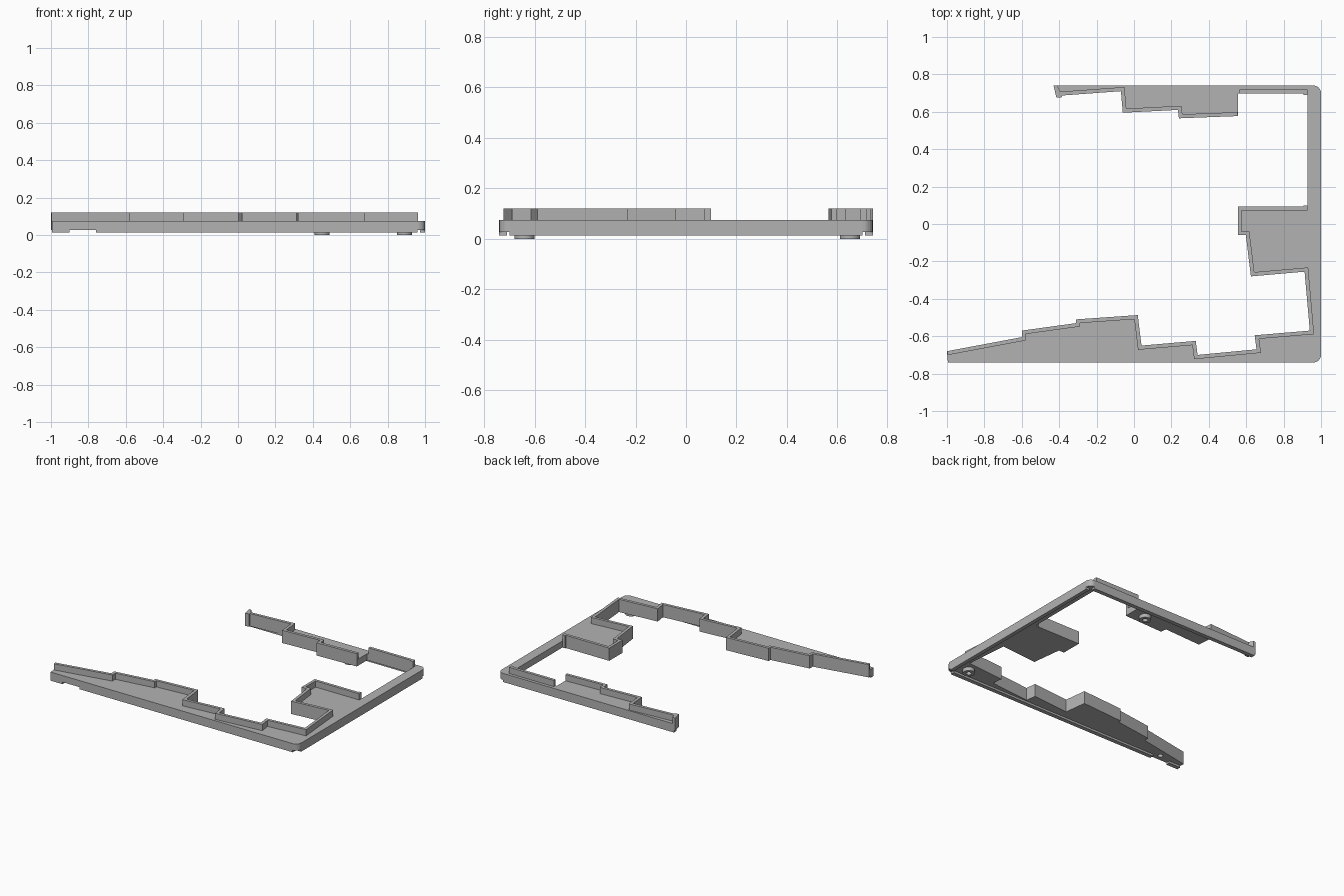
import bpy, bmesh, math
from mathutils import Vector

cube = bpy.data.objects.get("Cube")
if cube:
    bpy.data.objects.remove(cube, do_unlink=True)

grey = bpy.data.materials.new("plain grey")
grey.use_nodes = True
colour = (0.45, 0.45, 0.45, 1)
grey.diffuse_color = colour
grey.node_tree.nodes["Principled BSDF"].inputs["Base Color"].default_value = colour

LIP, BASE, DECK, TOP = 0.012, 0.027, 0.075, 0.12
WALL = 0.021


def finish(name, bm):
    bmesh.ops.recalc_face_normals(bm, faces=bm.faces)
    mesh = bpy.data.meshes.new(name)
    bm.to_mesh(mesh)
    bm.free()
    mesh.materials.append(grey)
    obj = bpy.data.objects.new(name, mesh)
    bpy.context.collection.objects.link(obj)
    return obj


def prism(name, outline, z0, z1):
    """Extrude a flat outline straight up."""
    bm = bmesh.new()
    face = bm.faces.new([bm.verts.new((p[0], p[1], z0)) for p in outline])
    grown = bmesh.ops.extrude_face_region(bm, geom=[face])["geom"]
    verts = [g for g in grown if isinstance(g, bmesh.types.BMVert)]
    bmesh.ops.translate(bm, verts=verts, vec=(0, 0, z1 - z0))
    return finish(name, bm)


def box(name, x0, x1, y0, y1, z0, z1):
    return prism(name, [(x0, y0), (x1, y0), (x1, y1), (x0, y1)], z0, z1)


def offset(path, d):
    """Mitred parallel of a path, to its right."""
    pts = [Vector(p) for p in path]
    dirs = [(b - a).normalized() for a, b in zip(pts, pts[1:])]
    norms = [Vector((v.y, -v.x)) for v in dirs]
    out = []
    for i, p in enumerate(pts):
        a, b = norms[max(i - 1, 0)], norms[min(i, len(norms) - 1)]
        out.append(p + (a + b) * d / (1 + a.dot(b)))
    return out


def wall(name, path):
    prism(name, list(path) + offset(path, WALL)[::-1], DECK, TOP)


def corner(cx, cy, start, r=0.04, steps=6):
    angles = [start + math.pi / 2 * i / steps for i in range(steps + 1)]
    return [(cx + r * math.cos(a), cy + r * math.sin(a)) for a in angles]


# Stepped inner edges of the frame
front_edge = [(-1, -.68), (-.6, -.605), (-.6, -.57), (-.31, -.53), (-.31, -.51),
              (.02, -.487), (.04, -.65), (.33, -.625), (.34, -.7), (.655, -.67),
              (.645, -.595), (.94, -.57), (.912, -.255), (.625, -.28), (.598, -.06),
              (.555, -.06), (.555, .093), (.928, .093)]
back_edge = [(.555, .577), (.24, .565), (.235, .61), (-.06, .595), (-.07, .71), (-.385, .687)]
recess_edge = [(.928, .697), (.565, .697)]
tail = [(-.385, .678), (-.415, .675), (-.43, .74)]

# Base plate with rounded outer corners
outline = (front_edge + [(.928, .697), (.555, .697)] + back_edge + tail
           + corner(.96, .70, 0)[::-1] + corner(.96, -.70, -math.pi / 2)[::-1]
           + [(-.995, -.74)])
plate = prism("base_plate", outline, BASE, DECK)

# Small screw hole under the narrow end
bm = bmesh.new()
bmesh.ops.create_cone(bm, cap_ends=True, segments=24, radius1=.018, radius2=.018, depth=.05)
bmesh.ops.translate(bm, verts=bm.verts, vec=(-.81, -.695, BASE))
cutter = finish("screw_hole_cutter", bm)
cutter.hide_render = True
cutter.hide_viewport = True
cut = plate.modifiers.new("screw_hole", "BOOLEAN")
cut.operation = "DIFFERENCE"
cut.solver = "EXACT"
cut.object = cutter

# Upright walls along the inner edges
wall("front_wall", front_edge)
wall("back_wall", back_edge)
wall("recess_wall", recess_edge)
prism("back_wall_end", [(-.385, .687)] + tail + [(-.41, .74), (-.395, .708), (-.385, .708)],
      DECK, TOP)

# Small clips at the recess ends
for name, y in (("upper_clip", .69), ("lower_clip", .093)):
    box(name, .905, .928, y, y + .007, BASE, TOP)

# Lips below the outer edges
box("front_lip", -.76, .96, -.74, -.71, LIP, BASE)
box("front_lip_end", -.995, -.9, -.74, -.71, LIP, BASE)
box("back_lip", -.42, .96, .71, .74, LIP, BASE)
box("side_lip", .972, 1, -.70, .70, LIP, BASE)

# Ring feet
for name, x, y in (("front_foot", .89, -.64), ("back_foot", .45, .65)):
    bm = bmesh.new()
    n = 32
    rings = []
    for r, z in ((.04, BASE), (.04, 0), (.018, 0), (.018, BASE)):
        rings.append([bm.verts.new((x + r * math.cos(math.tau * i / n),
                                    y + r * math.sin(math.tau * i / n), z)) for i in range(n)])
    for a, b in zip(rings, rings[1:] + rings[:1]):
        for i in range(n):
            j = (i + 1) % n
            bm.faces.new((a[i], a[j], b[j], b[i]))
    finish(name, bm)
